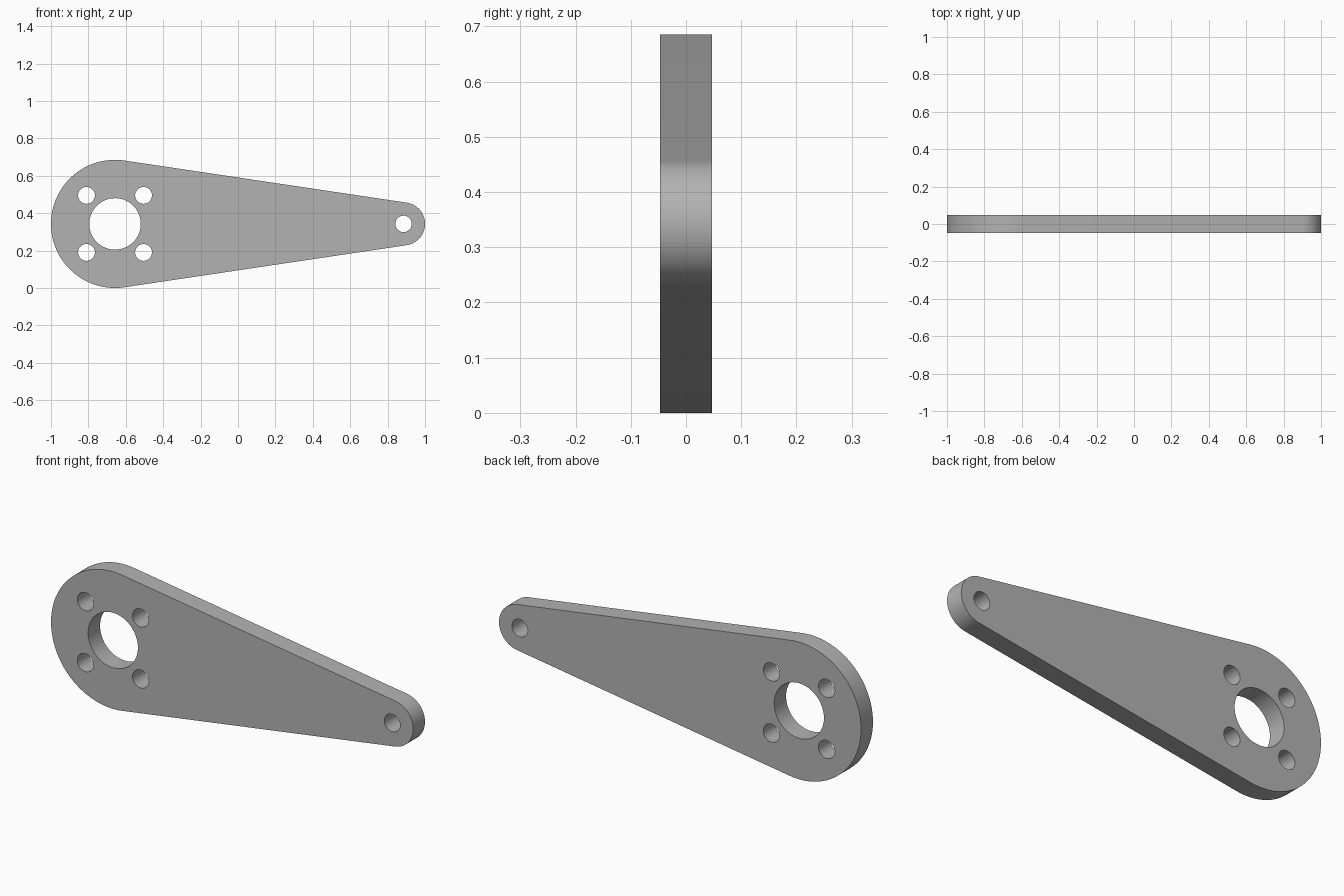
import bpy, bmesh
from math import acos, cos, sin, pi, radians

cube = bpy.data.objects.get("Cube")
if cube:
    bpy.data.objects.remove(cube, do_unlink=True)

# Main dimensions
MID_Z = 0.3425
HUB_X, HUB_R = -0.6575, 0.3425
TIP_X, TIP_R = 0.885, 0.115
BOLT, BOLT_R = 0.1525, 0.045
HALF_THICK = 0.047

metal = bpy.data.materials.new("plain grey metal")
metal.use_nodes = True
GREY = (0.45, 0.45, 0.45, 1)
metal.diffuse_color = GREY
bsdf = next(n for n in metal.node_tree.nodes if n.type == 'BSDF_PRINCIPLED')
bsdf.inputs["Base Color"].default_value = GREY


def arc(x, z, r, start, end, steps):
    """Points along an arc in the XZ plane, both ends included."""
    angles = [start + (end - start) * i / steps for i in range(steps + 1)]
    return [(x + r * cos(a), -HALF_THICK, z + r * sin(a)) for a in angles]


def circle(x, z, r, steps):
    return arc(x, z, r, 0, 2 * pi, steps)[:-1]


def add_loop(bm, points):
    verts = [bm.verts.new(p) for p in points]
    return [bm.edges.new((v, verts[i - 1])) for i, v in enumerate(verts)]


# Tapered outline: two arcs joined by their common tangents
tangent = acos((HUB_R - TIP_R) / (TIP_X - HUB_X))
outline = arc(HUB_X, MID_Z, HUB_R, tangent, 2 * pi - tangent, 64)
outline += arc(TIP_X, MID_Z, TIP_R, -tangent, tangent, 40)

# Centre bore, four bolt holes and tip hole
holes = [circle(HUB_X, MID_Z, 0.1375, 64), circle(TIP_X, MID_Z, 0.044, 32)]
for sx in (-1, 1):
    for sz in (-1, 1):
        holes.append(circle(HUB_X + sx * BOLT, MID_Z + sz * BOLT, BOLT_R, 32))

# Fill the profile and extrude it to a plate
bm = bmesh.new()
edges = [e for loop in [outline] + holes for e in add_loop(bm, loop)]
bmesh.ops.triangle_fill(bm, edges=edges, use_beauty=True, normal=(0, -1, 0))
extruded = bmesh.ops.extrude_face_region(bm, geom=bm.faces[:], use_keep_orig=True)
moved = [g for g in extruded["geom"] if isinstance(g, bmesh.types.BMVert)]
bmesh.ops.translate(bm, verts=moved, vec=(0, 2 * HALF_THICK, 0))
bmesh.ops.recalc_face_normals(bm, faces=bm.faces[:])

mesh = bpy.data.meshes.new("lever_arm")
bm.to_mesh(mesh)
bm.free()
mesh.materials.append(metal)
arm = bpy.data.objects.new("lever_arm", mesh)
bpy.context.collection.objects.link(arm)

# Smooth round walls, sharp rims
bpy.ops.object.select_all(action='DESELECT')
arm.select_set(True)
bpy.context.view_layer.objects.active = arm
bpy.ops.object.shade_smooth_by_angle(angle=radians(30))
